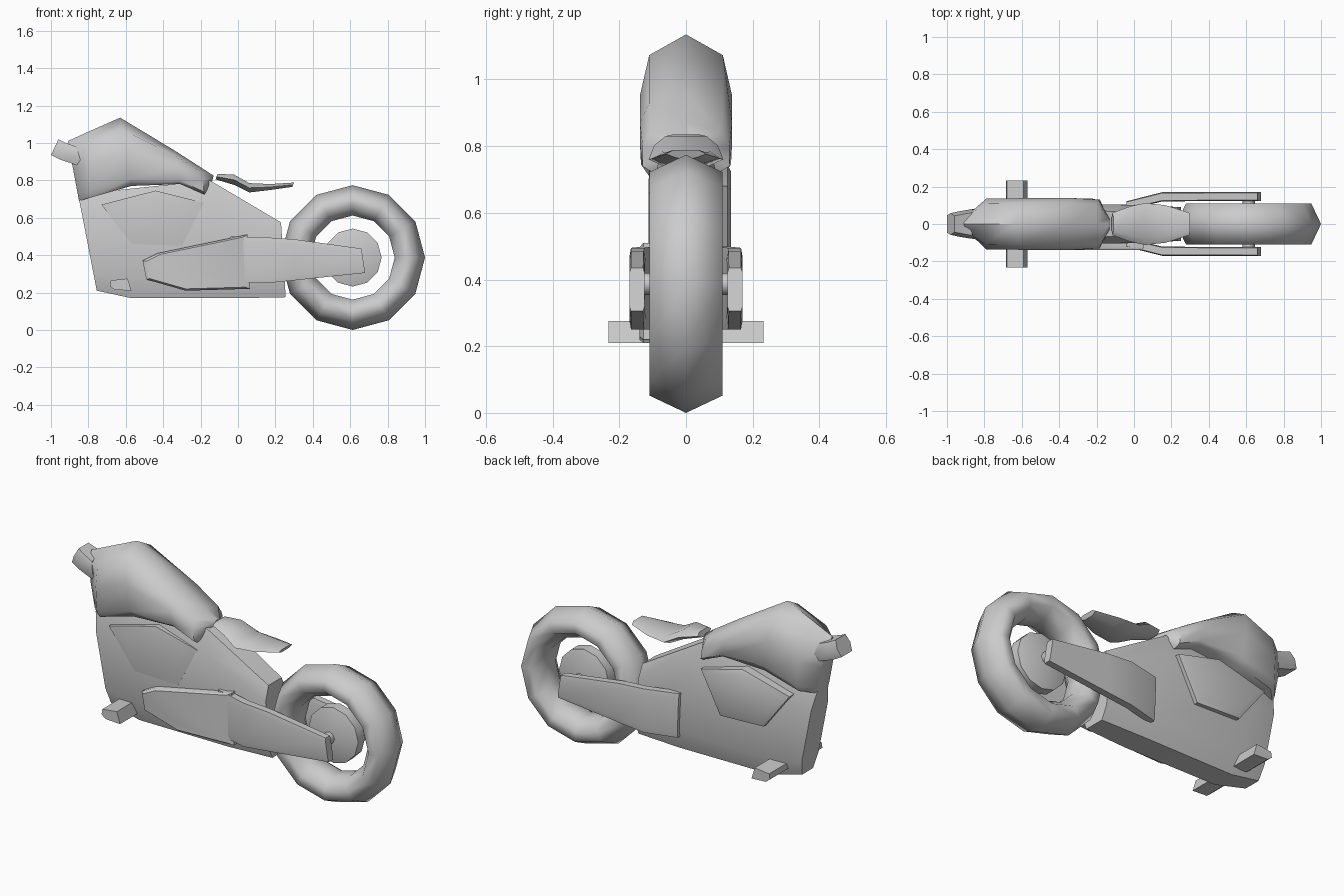
import bpy, bmesh, math

if "Cube" in bpy.data.objects:
    bpy.data.objects.remove(bpy.data.objects["Cube"])


def finish(name, verts, faces, angle=50):
    me = bpy.data.meshes.new(name)
    me.from_pydata(verts, [], faces)
    bm = bmesh.new()
    bm.from_mesh(me)
    bmesh.ops.remove_doubles(bm, verts=bm.verts, dist=0.0005)
    bmesh.ops.recalc_face_normals(bm, faces=bm.faces)
    bm.to_mesh(me)
    bm.free()
    ob = bpy.data.objects.new(name, me)
    bpy.context.collection.objects.link(ob)
    bpy.ops.object.select_all(action='DESELECT')
    ob.select_set(True)
    bpy.context.view_layer.objects.active = ob
    bpy.ops.object.shade_smooth_by_angle(angle=math.radians(angle))
    return ob


def skin(name, rings, closed=False, angle=50):
    """Bridge equal rings of points; cap the ends unless the loop is closed."""
    n, m = len(rings[0]), len(rings)
    verts = [p for r in rings for p in r]
    faces = [(i * n + j, i * n + (j + 1) % n,
              (i + 1) % m * n + (j + 1) % n, (i + 1) % m * n + j)
             for i in range(m if closed else m - 1) for j in range(n)]
    if not closed:
        faces += [tuple(range(n)), tuple(range((m - 1) * n, m * n))]
    return finish(name, verts, faces, angle)


def loft(name, half, stations, angle=50):
    """half: (width fraction, drop fraction); station: x top, z top, x bottom, z bottom, half width, y centre."""
    section = half + [(-a, t) for a, t in reversed(half) if a > 0]
    rings = []
    for s in stations:
        xt, zt, xb, zb, w = s[:5]
        yc = s[5] if len(s) > 5 else 0
        rings.append([(xt + (xb - xt) * t, yc + a * w, zt + (zb - zt) * t) for a, t in section])
    return skin(name, rings, angle=angle)


def slab(name, profile, layers, angle=40):
    """Extrude an (x, z) outline through (y, scale) layers."""
    cx = sum(p[0] for p in profile) / len(profile)
    cz = sum(p[1] for p in profile) / len(profile)
    return skin(name, [[(cx + (x - cx) * s, y, cz + (z - cz) * s) for x, z in profile]
                       for y, s in layers], angle=angle)


def lathe(name, profile, centre, steps=12, angle=60):
    """Turn an (r, y) profile around the y axis."""
    cx, cz = centre
    rings = []
    for i in range(steps):
        a = 2 * math.pi * i / steps
        rings.append([(cx + r * math.cos(a), y, cz + r * math.sin(a)) for r, y in profile])
    return skin(name, rings, closed=True, angle=angle)


# Rear wheel, hub and axle
hub_pos = (0.613, 0.387)
lathe("tire", [(0.387, 0), (0.335, 0.11), (0.275, 0.11), (0.225, 0.04),
               (0.225, -0.04), (0.275, -0.11), (0.335, -0.11)], hub_pos, angle=80)
lathe("wheel_hub", [(0, -0.075), (0.155, -0.03), (0.155, 0.03), (0, 0.075)], hub_pos)
lathe("axle", [(0, -0.135), (0.033, -0.135), (0.033, 0.135), (0, 0.135)], hub_pos, 8)

# Main body
loft("body", [(0.65, 0), (1, 0.2), (1, 0.82), (0.65, 1)],
     [(-0.85, 0.70, -0.755, 0.21, 0.075), (-0.72, 0.74, -0.57, 0.17, 0.1),
      (-0.15, 0.80, 0.0, 0.17, 0.105), (0.23, 0.575, 0.255, 0.175, 0.09)])

# Fuel tank
loft("tank", [(0, 0), (0.8, 0.17), (1, 0.5), (1, 0.9), (0.82, 1)],
     [(-0.91, 1.01, -0.85, 0.69, 0.05), (-0.80, 1.06, -0.78, 0.71, 0.135),
      (-0.63, 1.135, -0.57, 0.77, 0.138), (-0.34, 0.96, -0.31, 0.78, 0.138),
      (-0.20, 0.87, -0.18, 0.725, 0.13), (-0.13, 0.825, -0.145, 0.775, 0.04)])

# Nose block at the front of the tank
loft("nose", [(0.75, 0), (1, 0.5), (0.8, 1)],
     [(-0.96, 1.02, -1.0, 0.935, 0.058), (-0.92, 1.0, -0.95, 0.91, 0.068),
      (-0.865, 0.98, -0.83, 0.87, 0.082)])

# Seat
loft("seat", [(0.65, 0), (1, 0.5), (0.5, 1)],
     [(-0.11, 0.835, -0.12, 0.805, 0.06), (-0.02, 0.83, -0.02, 0.775, 0.095),
      (0.06, 0.785, 0.06, 0.735, 0.112), (0.17, 0.78, 0.17, 0.748, 0.1),
      (0.30, 0.788, 0.29, 0.765, 0.06)])

# Engine side panels, the far one standing out further
panel = [(-0.73, 0.67), (-0.44, 0.745), (-0.18, 0.68), (-0.30, 0.45), (-0.57, 0.46)]
slab("side_panel_near", panel, [(-0.06, 1), (-0.104, 1), (-0.112, 0.7)])
slab("side_panel_far", panel, [(0.06, 1), (0.125, 1), (0.135, 0.85)])

# Exhaust cover on the near side
slab("exhaust_cover", [(-0.51, 0.37), (-0.43, 0.41), (0.05, 0.51), (0.065, 0.22),
                       (-0.28, 0.21), (-0.49, 0.27)],
     [(-0.07, 1), (-0.128, 1), (-0.14, 0.92)])

for side, label in ((-1, "near"), (1, "far")):
    # Swing arms
    loft("swing_arm_" + label, [(0.8, 0), (1, 0.12), (1, 0.88), (0.8, 1)],
         [(-0.04, 0.50, -0.03, 0.25, 0.022, side * 0.10),
          (0.15, 0.495, 0.15, 0.25, 0.025, side * 0.145),
          (0.30, 0.485, 0.30, 0.265, 0.024, side * 0.146),
          (0.66, 0.435, 0.68, 0.305, 0.023, side * 0.147)])
    # Foot pegs
    slab("foot_peg_" + label, [(-0.68, 0.265), (-0.59, 0.275), (-0.57, 0.21),
                               (-0.66, 0.215), (-0.685, 0.235)],
         [(side * 0.07, 1), (side * 0.233, 1)])
